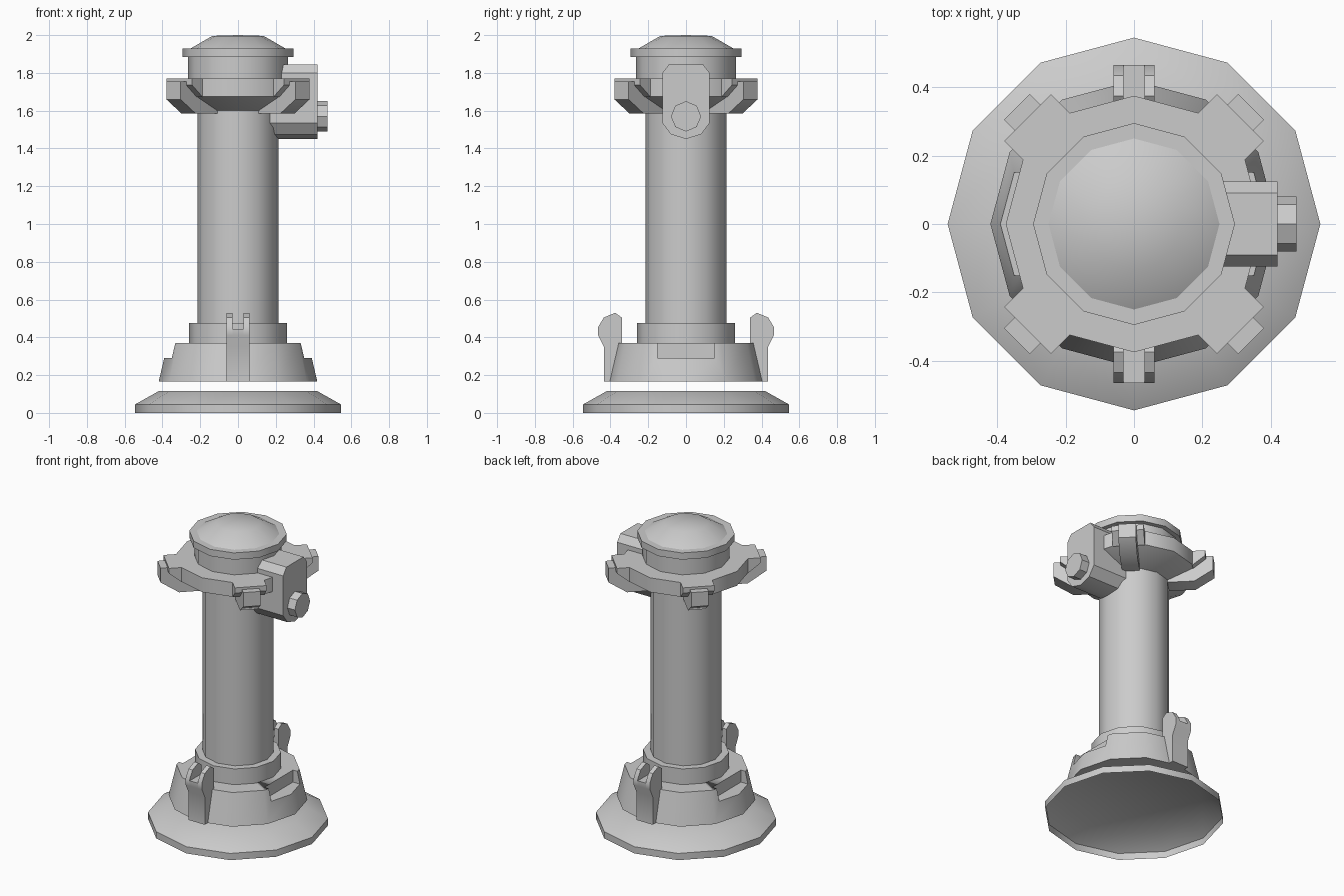
import bpy, bmesh, math
from mathutils import Matrix, Vector

old = bpy.data.objects.get("Cube")
if old:
    bpy.data.objects.remove(old, do_unlink=True)

# One plain grey for the whole model
grey = bpy.data.materials.new("plain grey")
grey.use_nodes = True
COLOUR = (0.6, 0.6, 0.6, 1)
grey.diffuse_color = COLOUR
grey.node_tree.nodes["Principled BSDF"].inputs["Base Color"].default_value = COLOUR


def finish(name, bm, matrix=Matrix(), closed=True):
    """Turn a bmesh into a shaded object."""
    bmesh.ops.remove_doubles(bm, verts=bm.verts, dist=1e-5)
    if closed:
        bmesh.ops.recalc_face_normals(bm, faces=bm.faces)
    bm.transform(matrix)
    mesh = bpy.data.meshes.new(name)
    bm.to_mesh(mesh)
    bm.free()
    mesh.materials.append(grey)
    obj = bpy.data.objects.new(name, mesh)
    bpy.context.collection.objects.link(obj)
    bpy.ops.object.select_all(action='DESELECT')
    obj.select_set(True)
    bpy.context.view_layer.objects.active = obj
    bpy.ops.object.shade_smooth_by_angle(angle=math.radians(35))
    return obj


def lathe(name, profile, sides=12, matrix=Matrix(), closed=True):
    """Spin (radius, z) points around z, starting on the x axis."""
    bm = bmesh.new()
    verts = [bm.verts.new((r, 0, z)) for r, z in profile]
    edges = [bm.edges.new(pair) for pair in zip(verts, verts[1:])]
    bmesh.ops.spin(bm, geom=verts + edges, axis=(0, 0, 1), cent=(0, 0, 0),
                   steps=sides, angle=math.tau, use_duplicate=False)
    bmesh.ops.remove_doubles(bm, verts=bm.verts, dist=1e-5)
    bmesh.ops.recalc_face_normals(bm, faces=bm.faces)
    return finish(name, bm, matrix, closed)


def extrude(name, outline, low, high, matrix=Matrix()):
    """Extrude a (y, z) outline along x from low to high."""
    bm = bmesh.new()
    face = bm.faces.new([bm.verts.new((low, y, z)) for y, z in outline])
    out = bmesh.ops.extrude_face_region(bm, geom=[face])
    moved = [v for v in out["geom"] if isinstance(v, bmesh.types.BMVert)]
    bmesh.ops.translate(bm, verts=moved, vec=(high - low, 0, 0))
    return finish(name, bm, matrix)


def turn(degrees):
    return Matrix.Rotation(math.radians(degrees), 4, 'Z')


# Hollow foot, floating just below the collar
lathe("foot_skirt", [(0, .115), (.42, .115), (.545, .045), (.545, 0)], closed=False)

# Tapered collar with a notch on each side
collar = lathe("base_collar", [(0, .165), (.42, .165), (.372, .37), (0, .37)])
for side in (-1, 1):
    low, high = sorted((side * .30, side * .5))
    cutter = extrude("notch_cutter", [(-.15, .29), (.15, .29), (.15, .45), (-.15, .45)],
                     low, high)
    cut = collar.modifiers.new("notch", 'BOOLEAN')
    cut.object, cut.operation, cut.solver = cutter, 'DIFFERENCE', 'EXACT'
    bpy.context.view_layer.objects.active = collar
    bpy.ops.object.modifier_apply(modifier=cut.name)
    bpy.data.objects.remove(cutter, do_unlink=True)

# Column and its socket
lathe("column_socket", [(0, .36), (.26, .36), (.26, .475), (0, .475)])
lathe("column", [(0, .46), (.215, .46), (.215, 1.62), (0, 1.62)])

# Latches at front and back: two hooked prongs joined by a shorter web
PRONG = [(.34, .505), (.375, .53), (.435, .505), (.465, .455), (.465, .41),
         (.435, .35), (.435, .165), (.36, .165), (.34, .37)]
WEB = [(.34, .445), (.465, .445), (.465, .41), (.435, .35), (.435, .165),
       (.36, .165), (.34, .37)]
for label, angle in (("back", 0), ("front", 180)):
    extrude(label + "_latch_web", WEB, -.03, .03, turn(angle))
    for low in (-.06, .03):
        extrude(label + "_latch_prong", PRONG, low, low + .03, turn(angle))

# Head flange, with a conical underside
lathe("head_flange", [(0, 1.6), (.215, 1.6), (.375, 1.675), (.375, 1.77), (0, 1.77)])

# Four diagonal arms, each a wide wedge over a narrow bracket
WEDGE = [(.3, 1.77), (.44, 1.77), (.44, 1.735), (.362, 1.672), (.3, 1.672)]
BRACKET = [(.18, 1.585), (.37, 1.585), (.484, 1.66), (.484, 1.755), (.4, 1.755),
           (.3, 1.67), (.18, 1.67)]
for angle in (45, 135, 225, 315):
    extrude("arm_wedge", WEDGE, -.097, .097, turn(angle))
    extrude("arm_bracket", BRACKET, -.053, .053, turn(angle))

# Neck, cap rim and dome
lathe("neck", [(0, 1.75), (.265, 1.75), (.265, 1.9), (0, 1.9)])
lathe("cap_rim", [(0, 1.885), (.295, 1.885), (.295, 1.93), (0, 1.93)])
lathe("dome", [(0, 1.92), (.25, 1.92), (.25, 1.93), (.135, 1.996), (0, 2)])

# Side housing with a rounded bottom, and its knob
half = [(.09, 1.845), (.125, 1.8), (.125, 1.535), (.08, 1.475)]
outline = half + [(0, 1.45)] + [(-y, z) for y, z in reversed(half)]
extrude("side_housing", outline, .1, .42)
lathe("side_knob", [(0, 0), (.08, 0), (.08, .065), (0, .065)], 8,
      Matrix.Translation((.41, 0, 1.57)) @ Matrix.Rotation(math.pi / 2, 4, 'Y'))
